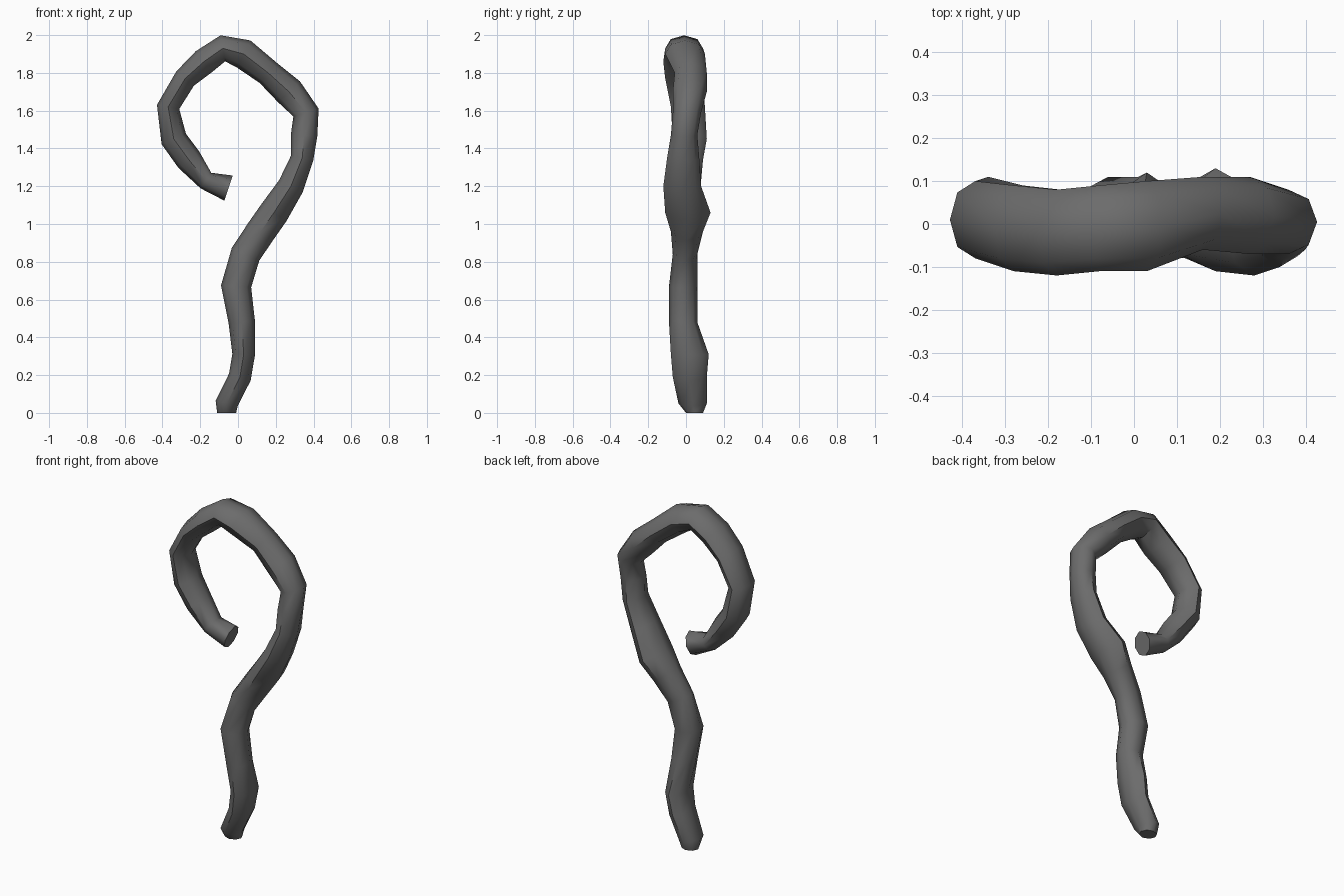
import bpy
import bmesh
import math
from mathutils import Vector

default_cube = bpy.data.objects.get("Cube")
if default_cube:
    bpy.data.objects.remove(default_cube, do_unlink=True)

# Stations along the cane, in hundredths of a unit:
# centre x, centre z, half width, front y, back y
STATIONS = [
    (-6, 0, 5, 0, 9),
    (-6, 5, 6, -4, 11),
    (1, 19, 6, -7, 11),
    (3, 31, 6, -8, 12),
    (2, 48, 7, -9, 6),
    (-1, 67, 8, -9, 6),
    (4, 84, 8, -7, 6),
    (12, 96, 8, -8, 9),
    (19, 106, 8, -11, 13),
    (28, 120, 7, -12, 8),
    (34, 135, 6, -10, 7),
    (35, 147, 7, -8, 6),
    (36, 159, 7, -7, 8),
    (27, 170, 8, -7, 11),
    (16, 180, 7, -6, 11),
    (3, 190, 8, -11, 10),
    (-8, 193, 7, -11, 9),
    (-18, 186, 7, -12, 8),
    (-28, 177, 6, -11, 9),
    (-37, 162, 6, -8, 10),
    (-34, 145, 7, -7, 11),
    (-26, 134, 7, -7, 9),
    (-17, 123, 5, -6, 8),
    (-5, 119, 7, -5, 7),
]
SIDES = 8


def make_material(name, colour):
    mat = bpy.data.materials.new(name)
    mat.use_nodes = True
    mat.diffuse_color = colour
    mat.node_tree.nodes["Principled BSDF"].inputs["Base Color"].default_value = colour
    return mat


def add_ring(bm, index):
    """Add one oval cross-section, square to the path through its neighbours."""
    x, z, half, front, back = (value / 100 for value in STATIONS[index])
    before = STATIONS[max(index - 1, 0)]
    after = STATIONS[min(index + 1, len(STATIONS) - 1)]
    here = STATIONS[index]

    # Bisect the two neighbouring directions for an even mitre
    tangent = Vector((0, 0))
    for a, b in ((before, here), (here, after)):
        step = Vector((b[0] - a[0], b[1] - a[1]))
        if step.length:
            tangent += step.normalized()
    tangent.normalize()
    across = Vector((tangent.y, 0, -tangent.x))
    if index == 0:
        across = Vector((1, 0, 0))

    centre = Vector((x, (front + back) / 2, z))
    depth = Vector((0, (back - front) / 2, 0))
    ring = []
    for i in range(SIDES):
        angle = math.tau * i / SIDES
        point = centre + across * half * math.cos(angle) + depth * math.sin(angle)
        ring.append(bm.verts.new(point))
    return ring


# Gnarled shaft and crook, skinned from ring to ring
bm = bmesh.new()
rings = [add_ring(bm, i) for i in range(len(STATIONS))]
for lower, upper in zip(rings, rings[1:]):
    for i in range(SIDES):
        j = (i + 1) % SIDES
        bm.faces.new((lower[i], lower[j], upper[j], upper[i]))

# Closed foot, and a slightly hollowed cut at the tip of the crook
bm.faces.new(rings[0][::-1])
tip = bm.faces.new(rings[-1])
bmesh.ops.inset_region(bm, faces=[tip], thickness=0.015, depth=-0.02)
bmesh.ops.recalc_face_normals(bm, faces=bm.faces)

mesh = bpy.data.meshes.new("crooked_cane")
bm.to_mesh(mesh)
bm.free()
cane = bpy.data.objects.new("crooked_cane", mesh)
bpy.context.collection.objects.link(cane)
mesh.materials.append(make_material("dark grey wood", (0.15, 0.15, 0.15, 1)))

# Smooth bark with crisp ends
bpy.ops.object.select_all(action="DESELECT")
cane.select_set(True)
bpy.context.view_layer.objects.active = cane
bpy.ops.object.shade_smooth_by_angle(angle=math.radians(50))
